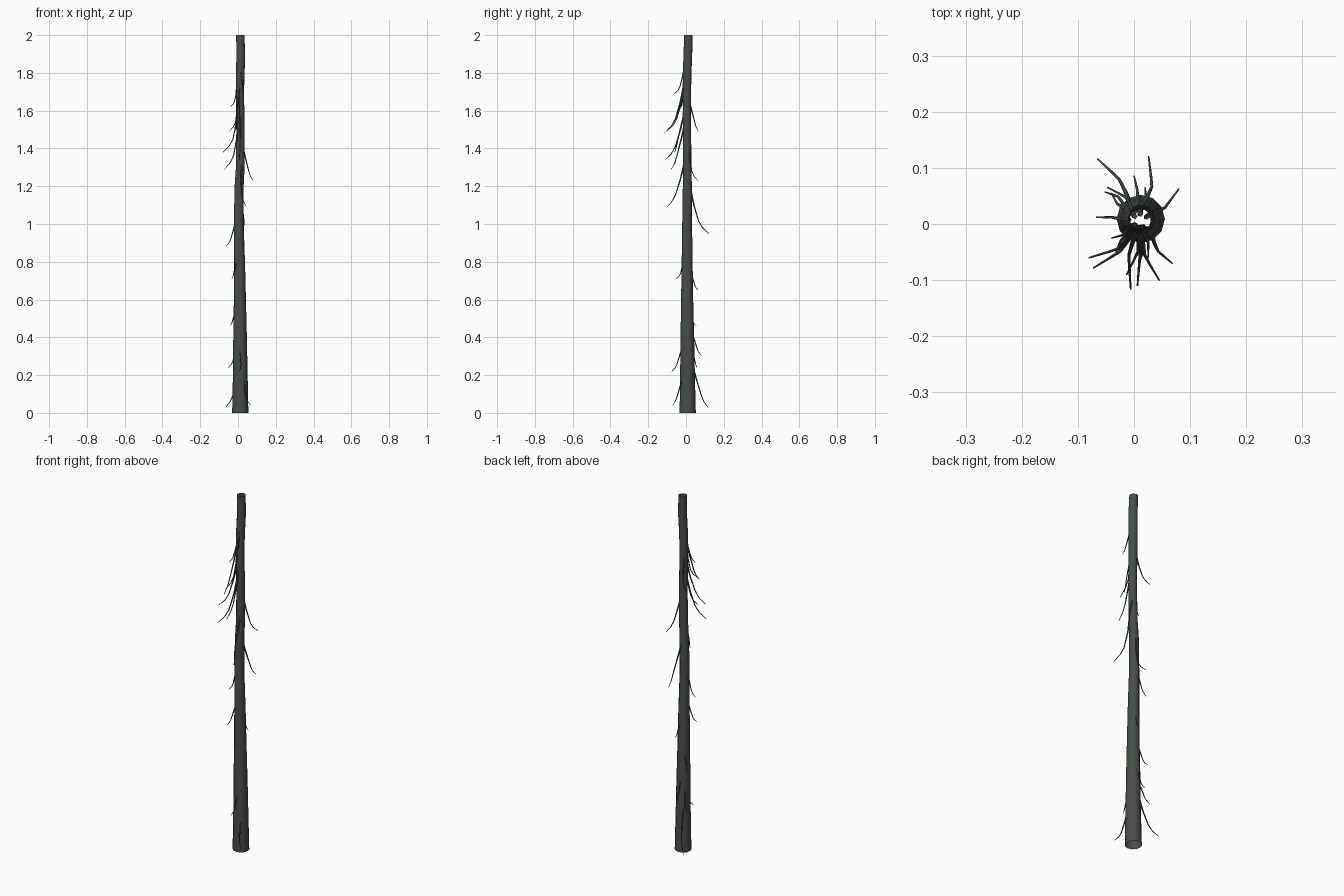
import bpy, bmesh, math, random
from mathutils import Vector

if "Cube" in bpy.data.objects:
    bpy.data.objects.remove(bpy.data.objects["Cube"])

random.seed(4)

bark = bpy.data.materials.new("dark grey green bark")
bark.diffuse_color = (0.062, 0.078, 0.062, 1)
bark.use_nodes = True
bark.node_tree.nodes["Principled BSDF"].inputs["Base Color"].default_value = bark.diffuse_color


def sweep(name, points, radii, sides, flat_ends=False):
    """Open tapered tube along a path."""
    bm = bmesh.new()
    rings = []
    for i, p in enumerate(points):
        t = (points[min(i + 1, len(points) - 1)] - points[max(i - 1, 0)]).normalized()
        if flat_ends:
            t = Vector((0, 0, 1))
        u = t.cross(Vector((0, 1, 0))).normalized()
        v = t.cross(u)
        rings.append([bm.verts.new(p + radii[i] * (math.cos(a) * u + math.sin(a) * v))
                      for a in (2 * math.pi * k / sides for k in range(sides))])
    for a, b in zip(rings, rings[1:]):
        for k in range(sides):
            n = (k + 1) % sides
            bm.faces.new((a[k], a[n], b[n], b[k]))
    bmesh.ops.recalc_face_normals(bm, faces=bm.faces)
    mesh = bpy.data.meshes.new(name)
    bm.to_mesh(mesh)
    bm.free()
    mesh.materials.append(bark)
    for f in mesh.polygons:
        f.use_smooth = True
    ob = bpy.data.objects.new(name, mesh)
    bpy.context.collection.objects.link(ob)
    return ob


# Trunk profile: z, centre x, centre y, radius
TRUNK = [(0, .012, .009, .043), (.2, .012, .008, .039), (.4, .011, .007, .036),
         (.6, .010, .006, .032), (.8, .008, .006, .029), (1.0, .004, .006, .026),
         (1.2, .006, .007, .024), (1.3, .012, .006, .023), (1.5, .013, .005, .022),
         (1.7, .010, .005, .022), (1.8, .012, .006, .023), (1.9, .015, .010, .023),
         (2.0, .012, .012, .022)]
sweep("trunk", [Vector((x, y, z)) for z, x, y, r in TRUNK],
      [r for *_, r in TRUNK], 12, True)


def trunk_at(z):
    for a, b in zip(TRUNK, TRUNK[1:]):
        if z <= b[0]:
            f = (z - a[0]) / (b[0] - a[0])
            return [a[i] + f * (b[i] - a[i]) for i in (1, 2, 3)]
    return TRUNK[-1][1:]


# Drooping dead twigs, given by their tips
TIPS = [(-.065, .116, .03), (.026, .12, .95), (.0, .086, .30), (.08, .0625, 1.23),
        (-.052, .057, .24), (-.067, .012, .88), (-.08, -.06, 1.38), (-.072, -.078, 1.29),
        (-.013, -.09, 1.50), (-.006, -.116, 1.48), (.006, -.11, 1.34), (.045, -.10, 1.09),
        (.068, -.07, .04), (-.047, .065, 1.49), (.02, .065, .65), (-.04, .055, .46),
        (-.04, -.025, 1.62), (.025, -.06, 1.69), (.008, -.075, .22), (-.032, -.05, .71)]

for i, (tx, ty, tz) in enumerate(TIPS):
    cx, cy, r = trunk_at(tz)
    out = Vector((tx - cx, ty - cy, 0))
    reach = max(out.length - r, .01)
    out.normalize()
    side = Vector((-out.y, out.x, 0)) * random.uniform(-.22, .22) * reach
    drop = 2.1 * reach
    pts = []
    # distance past the bark, share of drop, share of sideways bend
    for d, h, s in ((-.45 * r, 1.6, 0), (-.1 * r, 1.15, 0), (.14 * reach, .8, .6),
                    (.42 * reach, .36, 1), (.64 * reach, .17, .65), (reach, 0, 0)):
        z = tz + h * drop
        x, y, rr = trunk_at(z)
        f = (1 - h) if h < 1 else 0
        base = Vector((x, y, 0)).lerp(Vector((cx, cy, 0)), f)
        rad = rr + (r - rr) * f
        pts.append(base + out * (rad + d) + side * s + Vector((0, 0, z)))
    k = .7 + 3 * reach
    sweep(f"twig_{i + 1}", pts, [k * w for w in (.0055, .005, .004, .003, .0025, .0016)], 5)
